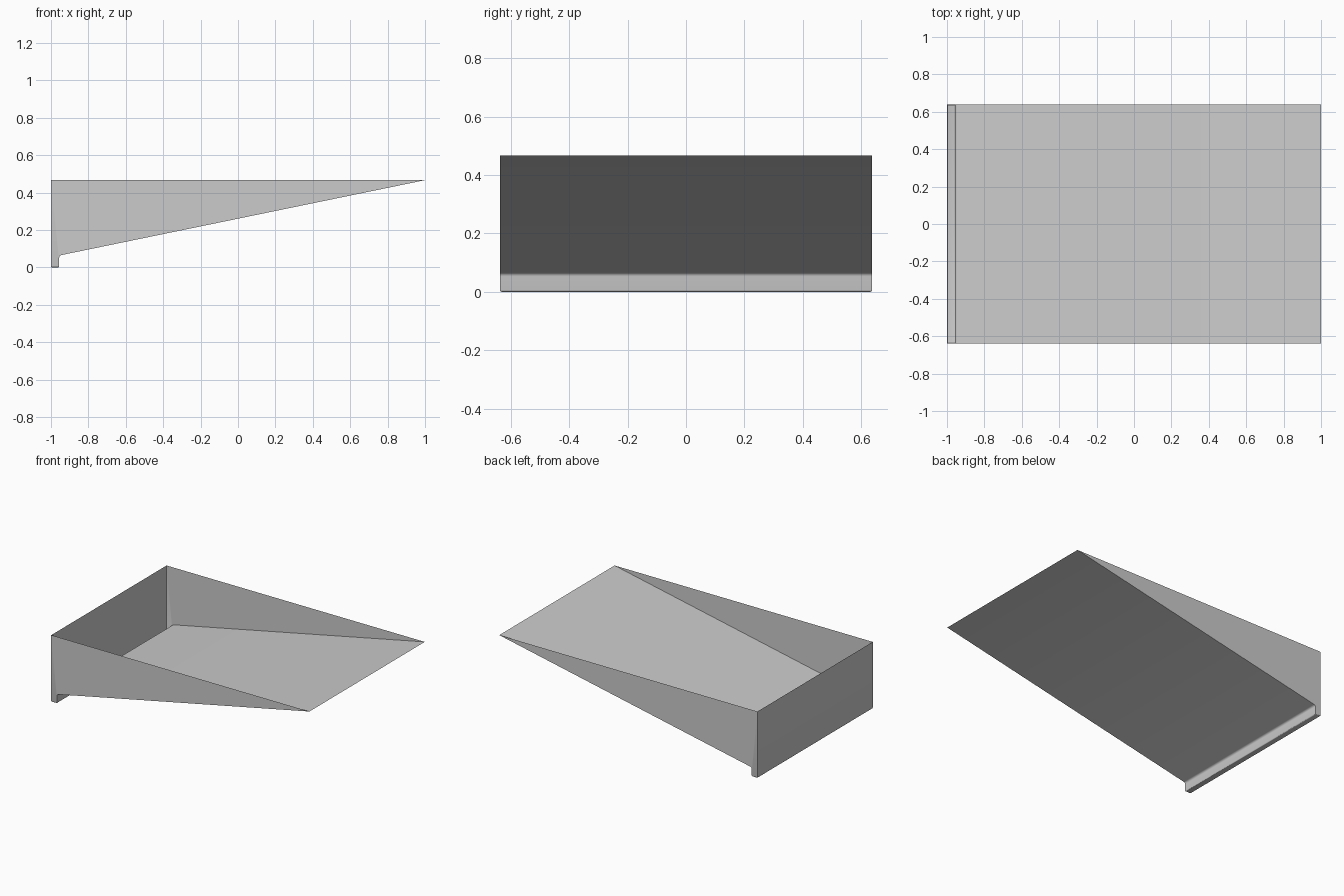
import bpy, bmesh, math

if "Cube" in bpy.data.objects:
    bpy.data.objects.remove(bpy.data.objects["Cube"])

HALF_W = 0.638
TOP = 0.467
SLOPE = 0.206
LIP_X = -0.956


def floor_z(x):
    return TOP - SLOPE * (1 - x)


# Side profile: back wall, open channel, rounded step, sloping floor up to the tip
profile = [(-1, TOP), (-1, 0), (LIP_X, 0)]
r = 0.014
start = math.pi
end = math.pi / 2 + math.atan(SLOPE)
cx = LIP_X + r
cz = floor_z(cx) - r / math.cos(math.atan(SLOPE))
for i in range(5):
    a = start + (end - start) * i / 4
    profile.append((cx + r * math.cos(a), cz + r * math.sin(a)))
profile.append((1, TOP))

# Thin sheet tray: base strip along the profile plus two side walls, open on top
bm = bmesh.new()
front = [bm.verts.new((x, -HALF_W, z)) for x, z in profile]
back = [bm.verts.new((x, HALF_W, z)) for x, z in profile]
for i in range(len(profile) - 1):
    bm.faces.new((front[i], back[i], back[i + 1], front[i + 1]))
bm.faces.new(front)
bm.faces.new(back[::-1])
bmesh.ops.recalc_face_normals(bm, faces=bm.faces)

# Small rounding around the foot of the channel
foot = [e for e in bm.edges if all(v.co.z < 1e-5 for v in e.verts)]
bmesh.ops.bevel(bm, geom=foot, offset=0.007, offset_type='OFFSET',
                segments=3, profile=0.5, affect='EDGES', clamp_overlap=True)

# Make normals face outward, with the floor underside facing down
bm.normal_update()
floor = max(bm.faces, key=lambda f: f.calc_area())
if floor.normal.z > 0:
    bmesh.ops.reverse_faces(bm, faces=bm.faces)

mesh = bpy.data.meshes.new("sloped_tray")
bm.to_mesh(mesh)
bm.free()
tray = bpy.data.objects.new("sloped_tray", mesh)
bpy.context.collection.objects.link(tray)
bpy.context.view_layer.objects.active = tray
tray.select_set(True)
bpy.ops.object.shade_smooth_by_angle(angle=math.radians(35))
